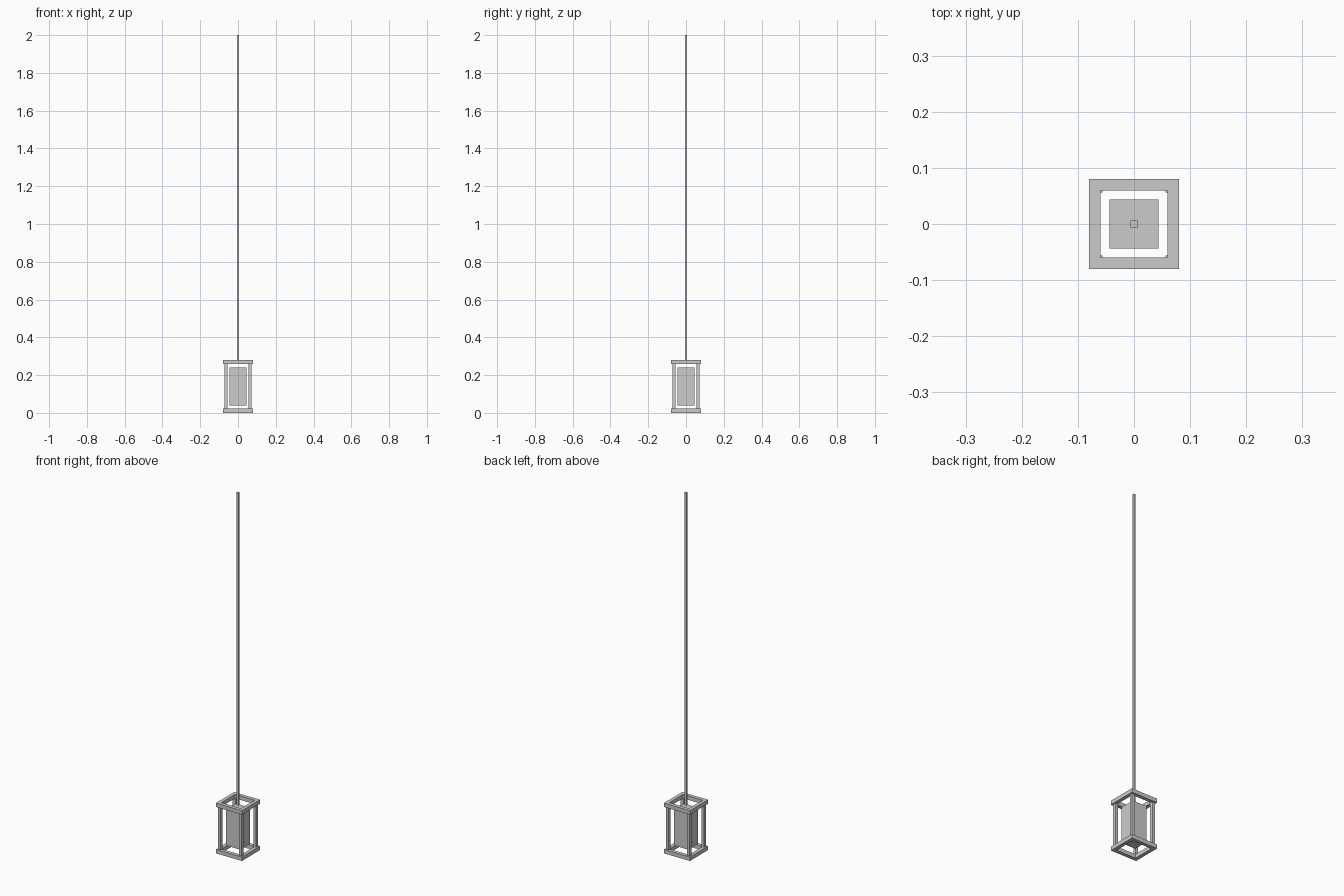
import bpy, bmesh
from mathutils import Matrix, Vector

if "Cube" in bpy.data.objects:
    bpy.data.objects.remove(bpy.data.objects["Cube"])


def box(name, lo, hi):
    lo, hi = Vector(lo), Vector(hi)
    bm = bmesh.new()
    bmesh.ops.create_cube(bm, size=1, matrix=Matrix.LocRotScale((lo + hi) / 2, None, hi - lo))
    return finish(name, bm)


def finish(name, bm):
    mesh = bpy.data.meshes.new(name)
    bm.to_mesh(mesh)
    bm.free()
    ob = bpy.data.objects.new(name, mesh)
    bpy.context.collection.objects.link(ob)
    return ob


def frame(name, z0, z1, outer=0.08, inner=0.06):
    # square ring: four connected loops, bridged side by side
    bm = bmesh.new()
    rings = []
    for r, z in ((outer, z0), (outer, z1), (inner, z1), (inner, z0)):
        rings.append([bm.verts.new((sx * r, sy * r, z))
                      for sx, sy in ((-1, -1), (1, -1), (1, 1), (-1, 1))])
    for k in range(4):
        a, b = rings[k], rings[(k + 1) % 4]
        for i in range(4):
            j = (i + 1) % 4
            bm.faces.new((a[i], a[j], b[j], b[i]))
    bmesh.ops.recalc_face_normals(bm, faces=bm.faces)
    return finish(name, bm)


# top and bottom square frames
frame("bottom_frame", 0.0, 0.022)
frame("top_frame", 0.258, 0.28)

# four corner posts
for sx, side in ((-1, "left"), (1, "right")):
    for sy, end in ((-1, "front"), (1, "back")):
        x, y, h = sx * 0.064, sy * 0.064, 0.008
        box(f"{end}_{side}_post", (x - h, y - h, 0.022), (x + h, y + h, 0.258))

# inner lamp shade
box("shade", (-0.044, -0.044, 0.04), (0.044, 0.044, 0.24))

# hanging rod
box("hanging_rod", (-0.006, -0.006, 0.26), (0.006, 0.006, 2.0))
